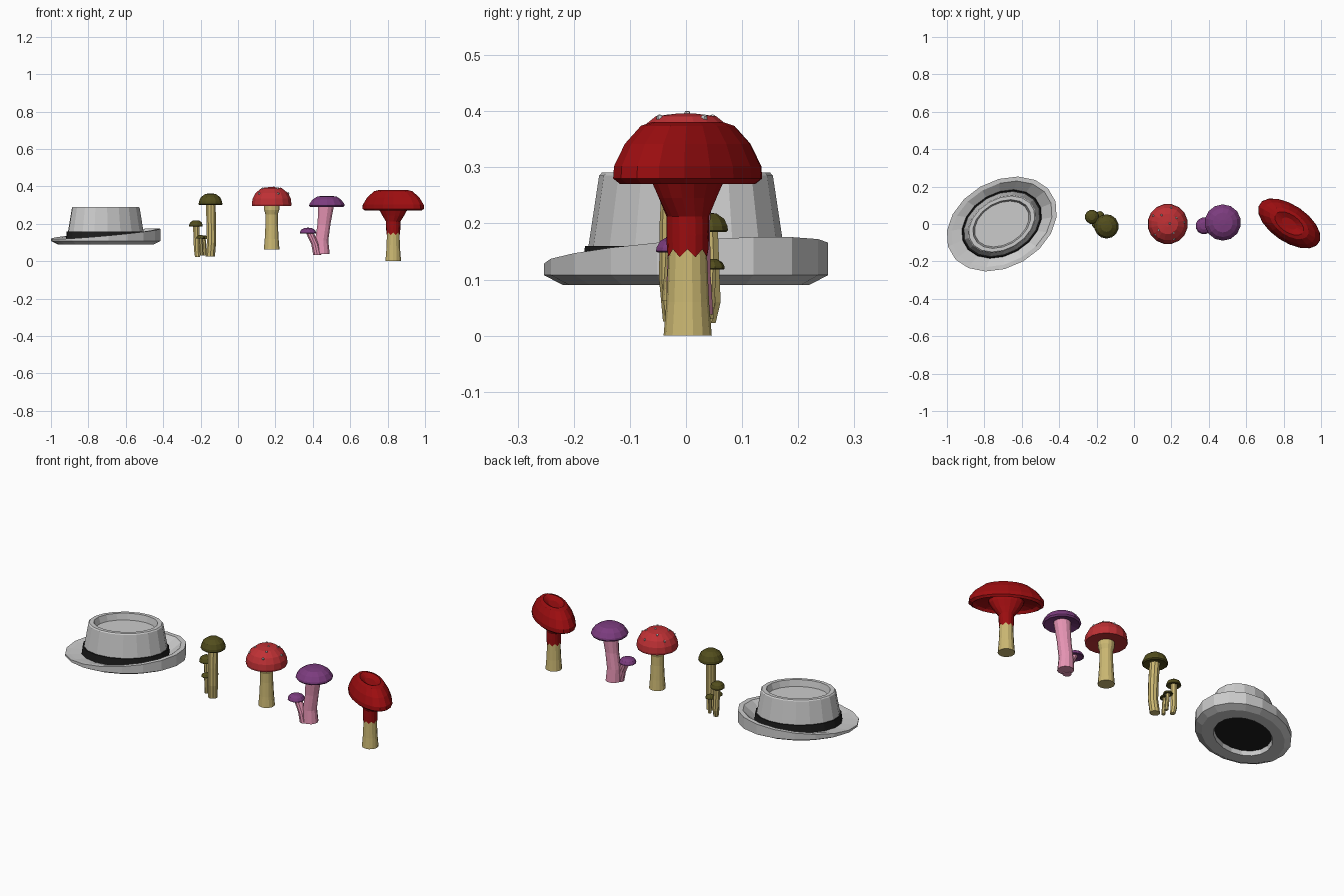
import bpy, bmesh
from math import sin, cos, pi, radians
from mathutils import Vector, Matrix


def mat(name, rgb):
    m = bpy.data.materials.new(name)
    m.diffuse_color = (*rgb, 1)
    return m


CREAM = mat("cream_stem", (0.60, 0.48, 0.17))
OLIVE = mat("olive_cap", (0.085, 0.075, 0.012))
RED = mat("red_cap", (0.52, 0.03, 0.035))
DARK_RED = mat("dark_red", (0.33, 0.004, 0.005))
PURPLE = mat("purple_cap", (0.20, 0.045, 0.21))
PINK = mat("pink_stem", (0.80, 0.30, 0.46))
BLACK = mat("black_band", (0.012, 0.012, 0.012))
WHITE = mat("white_spots", (0.85, 0.85, 0.85))


def finish(name, bm, material):
    bmesh.ops.recalc_face_normals(bm, faces=bm.faces)
    me = bpy.data.meshes.new(name)
    bm.to_mesh(me)
    bm.free()
    ob = bpy.data.objects.new(name, me)
    bpy.context.collection.objects.link(ob)
    if material:
        me.materials.append(material)
    return ob


def loft(name, origin, rings, n, material=None, turn=0, wave=None):
    """Stack elliptical rings (rx, ry, z[, dx, dy]); wave(ring, k, angle) adds to z."""
    bm = bmesh.new()
    rot = Matrix.Rotation(radians(turn), 3, 'Z')
    loops = []
    for j, (rx, ry, z, *off) in enumerate(rings):
        dx, dy = off or (0, 0)
        loop = []
        for k in range(n):
            t = 2 * pi * (k + 0.5) / n
            dz = wave(j, k, t) if wave else 0
            p = rot @ Vector((rx * cos(t), ry * sin(t), z + dz))
            loop.append(bm.verts.new(p + Vector((dx, dy, 0)) + Vector(origin)))
        loops.append(loop)
    for a, b in zip(loops, loops[1:]):
        for k in range(n):
            bm.faces.new((a[k], a[k - 1], b[k - 1], b[k]))
    bm.faces.new(loops[0])
    bm.faces.new(loops[-1])
    return finish(name, bm, material)


def cap(name, x, y, z, r, h, material, n=14, flat=0.45):
    """Dome with a slightly hollow underside."""
    prof = [(0.45, 0.10), (0.92, 0.0), (1, 0.08), (0.98, 0.30), (0.82, 0.68), (flat, 0.96), (0.12, 1.0)]
    return loft(name, (x, y, 0), [(r * s, r * s, z + h * t) for s, t in prof], n, material)


def stem(name, pts, n, material):
    """Bent stem through (x, y, z, radius) points."""
    return loft(name, (0, 0, 0), [(r, r, z, x, y) for x, y, z, r in pts], n, material)


# Hat: hollow underside, brim curling up towards one end, dented crown
HAT = (-0.707, 0.0, 0)


def brim_curl(j, k, t):
    return 0.029 * cos(t) if j in (4, 5) else 0


loft("hat", HAT, [
    (0.185, 0.130, 0.16), (0.195, 0.140, 0.09), (0.275, 0.197, 0.09), (0.314, 0.230, 0.108),
    (0.314, 0.230, 0.147), (0.288, 0.207, 0.146), (0.224, 0.163, 0.118),
    (0.195, 0.139, 0.285), (0.189, 0.134, 0.291), (0.166, 0.116, 0.291), (0.156, 0.109, 0.255)],
    18, None, 30, brim_curl)
loft("hat_band", HAT, [
    (0.215, 0.155, 0.115), (0.229, 0.167, 0.115), (0.224, 0.163, 0.16), (0.21, 0.15, 0.16)],
    18, BLACK, 30)

# Olive cluster
stem("olive_stem_large", [(-0.148, -0.015, 0.025, 0.026), (-0.142, -0.022, 0.10, 0.026),
                          (-0.143, -0.02, 0.20, 0.027), (-0.146, -0.014, 0.315, 0.027)], 10, CREAM)
cap("olive_cap_large", -0.147, -0.013, 0.300, 0.065, 0.062, OLIVE)
stem("olive_stem_medium", [(-0.217, 0.04, 0.023, 0.014), (-0.220, 0.046, 0.06, 0.017),
                           (-0.224, 0.04, 0.195, 0.018)], 8, CREAM)
cap("olive_cap_medium", -0.225, 0.038, 0.185, 0.038, 0.034, OLIVE, 12)
for i, (x, y, z) in enumerate([(-0.183, 0.044, 0.118), (-0.2, -0.001, 0.121)]):
    stem(f"olive_stem_small_{i}", [(x + 0.006, y - 0.004, 0.03, 0.010), (x, y, z + 0.006, 0.011)], 8, CREAM)
    cap(f"olive_cap_small_{i}", x, y, z, 0.025, 0.019, OLIVE, 10)

# Red spotted mushroom
loft("spotted_stem", (0.18, 0, 0), [
    (0.043, 0.043, 0.062), (0.038, 0.038, 0.12), (0.034, 0.034, 0.20),
    (0.034, 0.034, 0.25), (0.042, 0.042, 0.275), (0.042, 0.042, 0.30)], 14, CREAM)
loft("spotted_cap", (0.18, 0, 0), [
    (0.04, 0.04, 0.298), (0.106, 0.106, 0.295), (0.108, 0.108, 0.305), (0.104, 0.104, 0.335),
    (0.088, 0.088, 0.365), (0.055, 0.055, 0.391), (0.015, 0.015, 0.396)], 16, RED)
# White flakes sitting on the cap
bm = bmesh.new()
for r, z, count, phase in [(0.012, 0.397, 1, 0.2), (0.058, 0.390, 4, 0.6), (0.090, 0.364, 5, 0.1)]:
    for k in range(count):
        a = phase + 2 * pi * k / count
        pos = Vector((0.18 + r * cos(a), r * sin(a), z))
        up = Vector((r * cos(a), r * sin(a), z - 0.29)).to_track_quat('Z', 'Y')
        m = Matrix.Translation(pos) @ up.to_matrix().to_4x4()
        bmesh.ops.create_cone(bm, cap_ends=True, segments=5, radius1=0.007,
                              radius2=0.004, depth=0.006, matrix=m)
finish("cap_spots", bm, WHITE)

# Purple pair on pink stems
stem("purple_stem_large", [(0.450, 0.008, 0.038, 0.042), (0.447, 0.008, 0.11, 0.037),
                           (0.460, 0.008, 0.20, 0.036), (0.472, 0.008, 0.305, 0.044)], 12, PINK)
loft("purple_cap_large", (0.475, 0.008, 0), [
    (0.045, 0.045, 0.302), (0.090, 0.090, 0.289), (0.097, 0.097, 0.297), (0.095, 0.095, 0.307),
    (0.078, 0.078, 0.330), (0.053, 0.053, 0.346), (0.015, 0.015, 0.350)], 14, PURPLE)
stem("purple_stem_small", [(0.424, -0.012, 0.034, 0.023), (0.412, -0.014, 0.09, 0.021),
                           (0.382, -0.01, 0.156, 0.022)], 10, PINK)
cap("purple_cap_small", 0.374, -0.01, 0.148, 0.045, 0.031, PURPLE, 12)

# Wide dark red mushroom: cream foot, ragged red sleeve flaring into an oval cap
WIDE = (0.830, 0.003, 0)
loft("wide_stem", WIDE, [(0.043, 0.043, 0), (0.038, 0.038, 0.06), (0.034, 0.034, 0.155)], 14, CREAM)
loft("wide_sleeve", WIDE, [
    (0.037, 0.037, 0.147), (0.038, 0.038, 0.18), (0.039, 0.037, 0.212),
    (0.065, 0.045, 0.245), (0.086, 0.056, 0.278), (0.09, 0.058, 0.295)],
    16, DARK_RED, -34, lambda j, k, t: (0.007 if k % 2 else -0.007) if j == 0 else 0)
loft("wide_cap", WIDE, [
    (0.085, 0.055, 0.295), (0.155, 0.080, 0.282), (0.172, 0.089, 0.270), (0.190, 0.0985, 0.280),
    (0.188, 0.097, 0.302), (0.160, 0.083, 0.342), (0.118, 0.063, 0.374),
    (0.088, 0.047, 0.381), (0.045, 0.024, 0.366)], 18, DARK_RED, -34)
